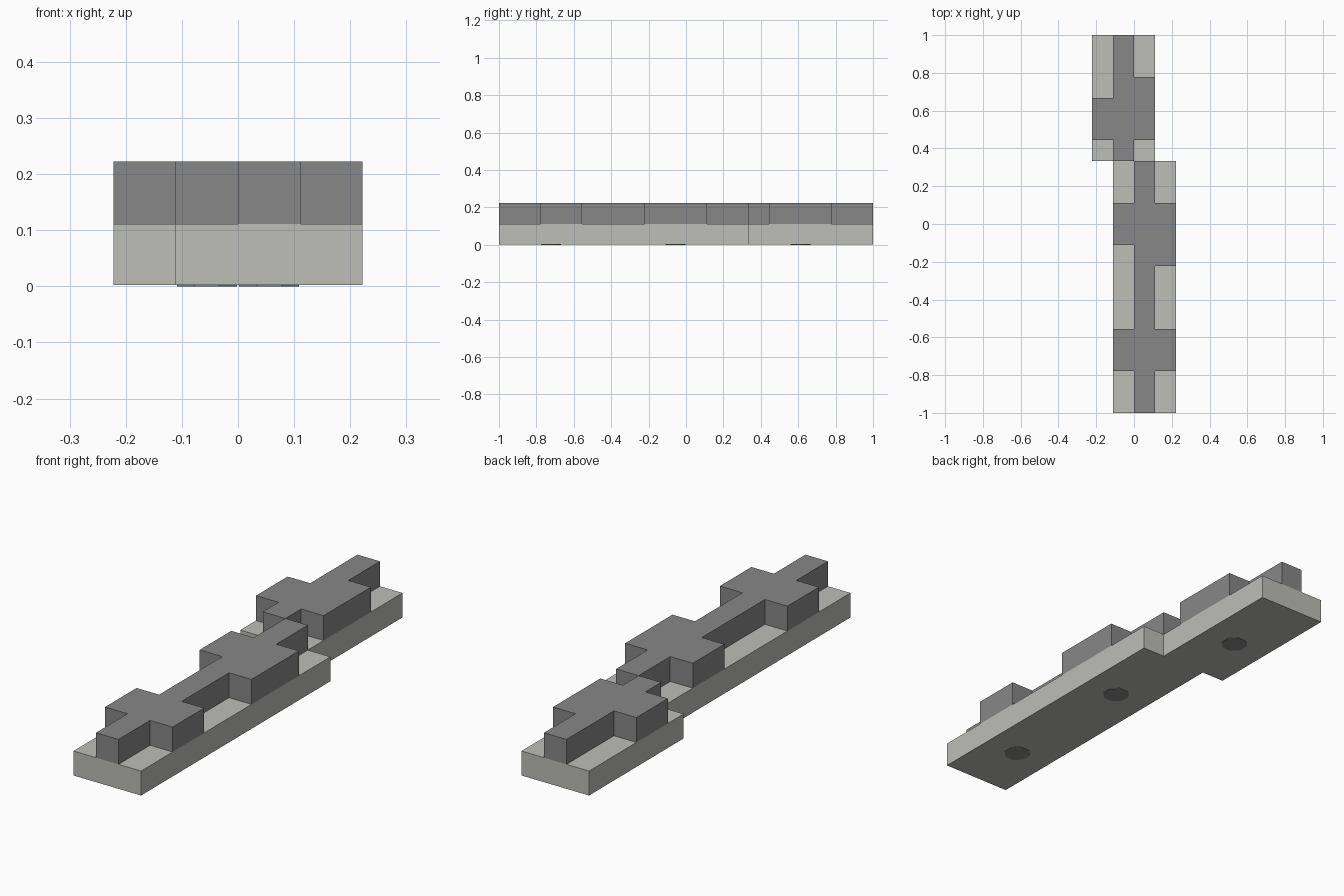
import bpy, bmesh, math

if "Cube" in bpy.data.objects:
    bpy.data.objects.remove(bpy.data.objects["Cube"], do_unlink=True)

U = 1 / 9        # one grid square
GAP = 0.002      # plugs stand just proud of the underside


def material(name, color):
    mat = bpy.data.materials.new(name)
    mat.use_nodes = True
    mat.diffuse_color = color
    mat.node_tree.nodes["Principled BSDF"].inputs["Base Color"].default_value = color
    return mat


LIGHT = material("light_stone", (0.51, 0.51, 0.48, 1))
DARK = material("dark_stone", (0.245, 0.245, 0.245, 1))


def prism(name, outline, z0, z1, mat):
    """Extrude a counter-clockwise outline, given in grid squares."""
    bm = bmesh.new()
    face = bm.faces.new([bm.verts.new((x * U, y * U, z0)) for x, y in outline])
    up = bmesh.ops.extrude_face_region(bm, geom=[face])["geom"]
    bmesh.ops.translate(bm, vec=(0, 0, z1 - z0),
                        verts=[v for v in up if isinstance(v, bmesh.types.BMVert)])
    bmesh.ops.recalc_face_normals(bm, faces=bm.faces)
    mesh = bpy.data.meshes.new(name)
    bm.to_mesh(mesh)
    bm.free()
    mesh.materials.append(mat)
    obj = bpy.data.objects.new(name, mesh)
    bpy.context.collection.objects.link(obj)
    return obj


def slab(name, x, y0, y1):
    """Base slab three squares wide, starting at x."""
    prism(name, [(x, y0), (x + 3, y0), (x + 3, y1), (x, y1)], GAP, U, LIGHT)


def wall(name, x, y0, y1, left_arms, right_arms):
    """Wall spine one square wide, with one-square arms on each side."""
    def side(edge, step, arms):
        pts = [(edge, y0)]
        for a, b in arms:
            pts += [(edge, a), (edge + step, a), (edge + step, b), (edge, b)]
        return pts + [(edge, y1)]
    outline = side(x + 1, 1, right_arms) + side(x, -1, left_arms)[::-1]
    prism(name, outline, U, 2 * U, DARK)


def plug(name, x, y):
    """Eight-sided plug through the base, seen on the underside."""
    angles = [math.radians(22.5 + 45 * i) for i in range(8)]
    prism(name, [(x + 0.52 * math.cos(a), y + 0.52 * math.sin(a)) for a in angles],
          0, U, DARK)


# Base slabs, the rear one shifted sideways
slab("front_base", -1, -9, 3)
slab("rear_base", -2, 3, 9)

# Raised walls
wall("front_wall", 0, -9, 3, [(-7, -5), (-1, 1)], [(-7, -5), (-2, 1)])
wall("rear_wall", -1, 3, 9, [(4, 6)], [(4, 7)])

# Underside plugs
plug("front_plug", 0.5, -6.5)
plug("middle_plug", 0.5, -0.5)
plug("rear_plug", -0.5, 5.5)
